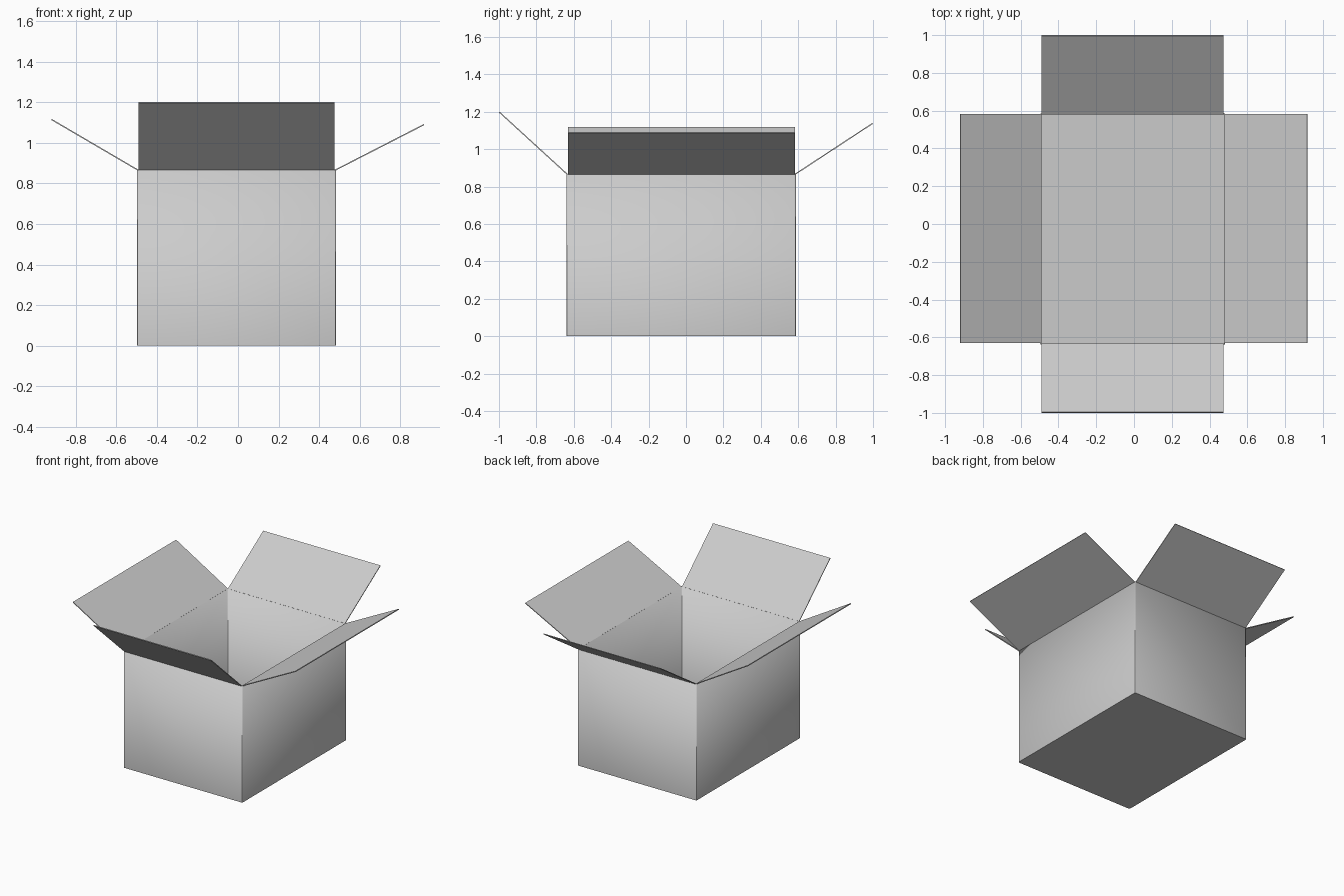
import bpy, bmesh
from mathutils import Vector

if "Cube" in bpy.data.objects:
    bpy.data.objects.remove(bpy.data.objects["Cube"])

X0, X1, Y0, Y1, H = -0.497, 0.483, -0.639, 0.587, 0.867
T = 0.006  # cardboard thickness


def finish(name, bm, offset):
    bmesh.ops.recalc_face_normals(bm, faces=bm.faces)
    me = bpy.data.meshes.new(name)
    bm.to_mesh(me)
    bm.free()
    ob = bpy.data.objects.new(name, me)
    bpy.context.collection.objects.link(ob)
    mod = ob.modifiers.new("thickness", 'SOLIDIFY')
    mod.thickness, mod.offset = T, offset
    mod.use_even_offset = True
    return ob


# Open-topped box body with slightly eased vertical corners
bm = bmesh.new()
bmesh.ops.create_cube(bm, size=1)
for v in bm.verts:
    v.co = Vector((X0 if v.co.x < 0 else X1, Y0 if v.co.y < 0 else Y1, 0 if v.co.z < 0 else H))
upright = [e for e in bm.edges if abs(e.verts[0].co.z - e.verts[1].co.z) > 0.1]
bmesh.ops.bevel(bm, geom=upright, offset=0.008, segments=2, profile=0.5, affect='EDGES')
bm.normal_update()
top = [f for f in bm.faces if f.normal.z > 0.9]
bmesh.ops.delete(bm, geom=top, context='FACES')
body = finish("box_body", bm, -1)
bpy.context.view_layer.objects.active = body
body.select_set(True)
bpy.ops.object.shade_smooth_by_angle(angle=0.6)


# Four open flaps, each hinged on a top edge and tilted outward
def flap(name, axis, hinge, tip, tip_z, lo, hi):
    bm = bmesh.new()
    pts = [(hinge, lo, H - 0.002), (hinge, hi, H - 0.002), (tip, hi, tip_z), (tip, lo, tip_z)]
    bm.faces.new([bm.verts.new((a, b, z) if axis == 'x' else (b, a, z)) for a, b, z in pts])
    finish(name, bm, 0)


flap("left_flap", 'x', X0 + 0.005, -0.919, 1.115, -0.63, 0.582)
flap("right_flap", 'x', X1 - 0.005, 0.917, 1.09, -0.63, 0.582)
flap("front_flap", 'y', Y0 + 0.005, -0.998, 1.198, -0.49, 0.475)
flap("back_flap", 'y', Y1 - 0.005, 0.998, 1.138, -0.49, 0.475)
